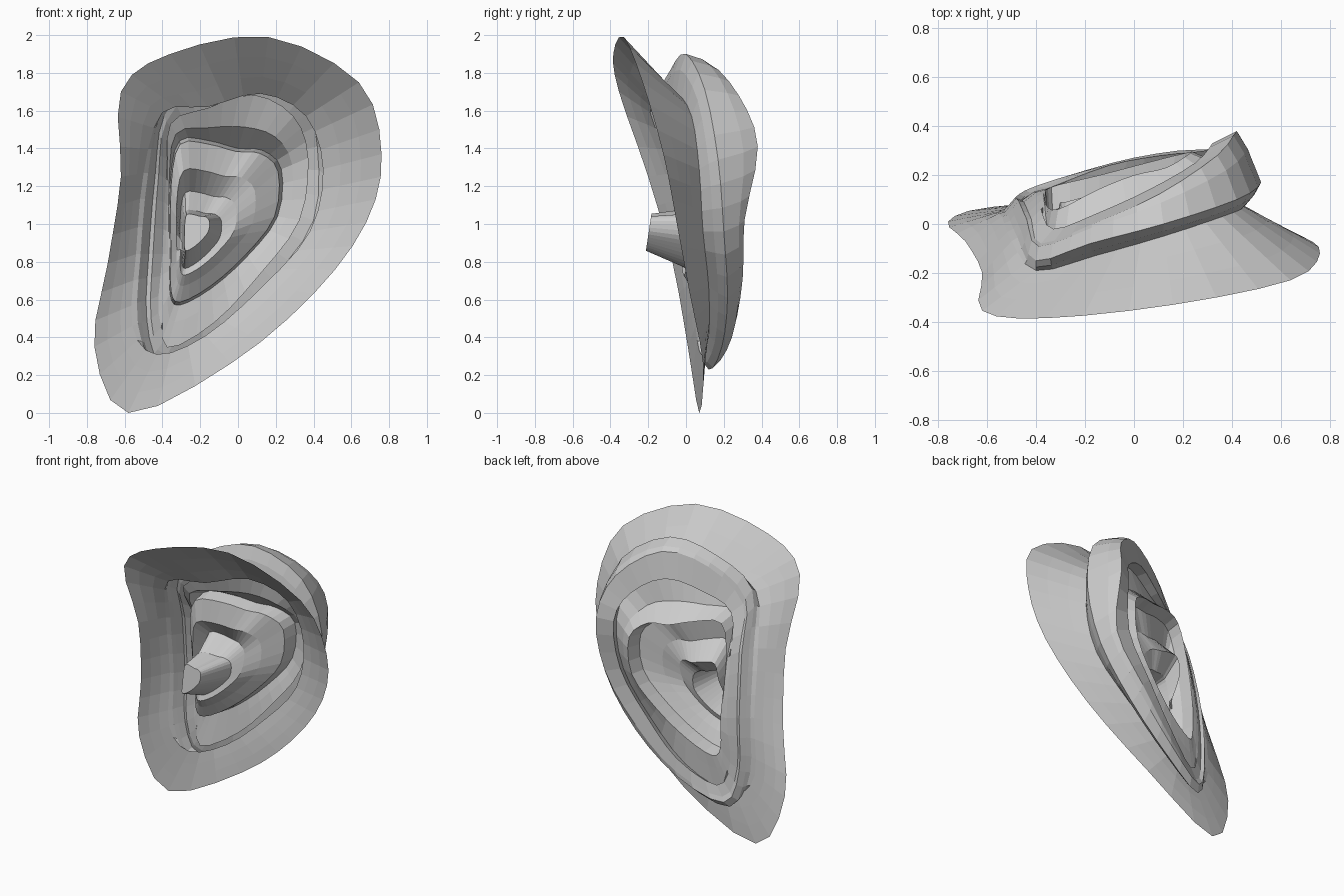
import bpy, bmesh
from mathutils import Vector

SUB = 3  # facets between neighbouring control points


def pts(*rows):
    return [Vector(r) for r in rows]


def mix(a, b, t, dy=0.0):
    return [p.lerp(q, t) + Vector((0, dy, 0)) for p, q in zip(a, b)]


def smooth_loop(ctrl):
    # closed Catmull-Rom resampling
    out, n = [], len(ctrl)
    for i in range(n):
        a, b, c, d = (ctrl[(i + k) % n] for k in (-1, 0, 1, 2))
        for s in range(SUB):
            t = s / SUB
            out.append(0.5 * (2 * b + (c - a) * t + (2 * a - 5 * b + 4 * c - d) * t ** 2
                              + (3 * b - a - 3 * c + d) * t ** 3))
    return out


# every contour starts at the lobe, then runs up the back rim, over the top, down the cheek side
border = pts((-.58, .07, .01), (-.04, .09, .27), (.40, .02, .64), (.68, -.05, 1.02),
             (.76, -.12, 1.38), (.64, -.23, 1.76), (.16, -.33, 2.0), (-.36, -.385, 1.91),
             (-.62, -.355, 1.71), (-.62, -.2, 1.26), (-.69, -.07, .8), (-.76, .01, .36))
groove = pts((-.43, .08, .32), (-.17, .12, .42), (.13, .12, .68), (.38, .09, .97),
             (.45, .07, 1.30), (.36, .03, 1.58), (.12, -.05, 1.70), (-.16, -.13, 1.63),
             (-.40, -.19, 1.6), (-.50, -.07, 1.28), (-.54, .03, .85), (-.56, .05, .47))
rim_outer = pts((-.42, .12, .24), (-.12, .19, .36), (.2, .22, .62), (.44, .2, .97),
                (.52, .17, 1.35), (.42, .1, 1.72), (.12, 0, 1.91), (-.18, -.08, 1.83),
                (-.4, -.15, 1.63), (-.46, -.03, 1.28), (-.50, .06, .85), (-.51, .08, .49))
rim_crest = pts((-.38, .15, .31), (-.09, .25, .45), (.18, .30, .72), (.40, .31, 1.03),
                (.42, .38, 1.42), (.34, .28, 1.69), (.1, .12, 1.86), (-.17, 0, 1.78),
                (-.38, -.08, 1.55), (-.42, .02, 1.27), (-.45, .09, .85), (-.46, .1, .51))
rim_lip = pts((-.34, .15, .38), (-.1, .24, .53), (.11, .28, .79), (.29, .30, 1.07),
              (.32, .33, 1.4), (.25, .25, 1.58), (.06, .14, 1.69), (-.16, .04, 1.62),
              (-.33, -.02, 1.5), (-.38, .06, 1.25), (-.40, .13, .85), (-.42, .12, .54))
inner_fold = pts((-.31, .16, .58), (-.14, .2, .67), (.05, .25, .84), (.21, .29, 1.05),
                 (.23, .29, 1.3), (.13, .23, 1.40), (0, .2, 1.41), (-.15, .14, 1.45),
                 (-.31, .06, 1.45), (-.36, .08, 1.22), (-.36, .14, .85), (-.36, .14, .64))

# channel inside the rim; on the cheek side it stays level with the skin
channel = mix(groove, rim_lip, .6)
for i in (9, 10, 11):
    channel[i] = rim_lip[i].lerp(inner_fold[i], .4)
# hollow between rim and fold at the top
hollow = mix(channel, inner_fold, .6)
for i in (5, 6, 7, 8):
    hollow[i].y -= .06

# bowl with a ridge running back above the canal
bowl_edge = mix(inner_fold, [Vector((-.22, 0, 1.0))] * 12, .04, -.09)
bowl = mix(inner_fold, [Vector((-.24, -.02, .92))] * 12, .3, -.08)
bowl[10].y -= .03
ridge = mix(inner_fold, [Vector((-.25, -.02, .9))] * 12, .5, -.08)
for i, lift in ((4, .03), (5, .08), (6, .11), (7, .13), (8, .15), (9, .13)):
    ridge[i].y += lift
canal_rim = mix(inner_fold, [Vector((-.26, -.02, .88))] * 12, .65, -.04)
canal_end = mix(inner_fold, [Vector((-.26, -.2, .95))] * 12, .78)
for p in canal_end:
    p.y = -.2 + .15 * (p.z - .95)

rings = [border, mix(border, groove, .35), mix(border, groove, .7), groove,
         mix(groove, rim_outer, .6, -.01), rim_outer, mix(rim_outer, rim_crest, .55, .02),
         rim_crest, rim_lip, channel, hollow, inner_fold, bowl_edge, bowl, ridge,
         canal_rim, canal_end]

# bridge all contours into one faceted skin and close the canal
bm = bmesh.new()
loops = [[bm.verts.new(p) for p in smooth_loop(r)] for r in rings]
for a, b in zip(loops, loops[1:]):
    for i in range(len(a)):
        j = (i + 1) % len(a)
        bm.faces.new((a[i], b[i], b[j], a[j]))
bm.faces.new(loops[-1])
zmin = min(v.co.z for v in bm.verts)
for v in bm.verts:
    v.co.z -= zmin
bmesh.ops.recalc_face_normals(bm, faces=bm.faces)
mesh = bpy.data.meshes.new("ear")
bm.to_mesh(mesh)
bm.free()
ear = bpy.data.objects.new("ear", mesh)
bpy.context.collection.objects.link(ear)
